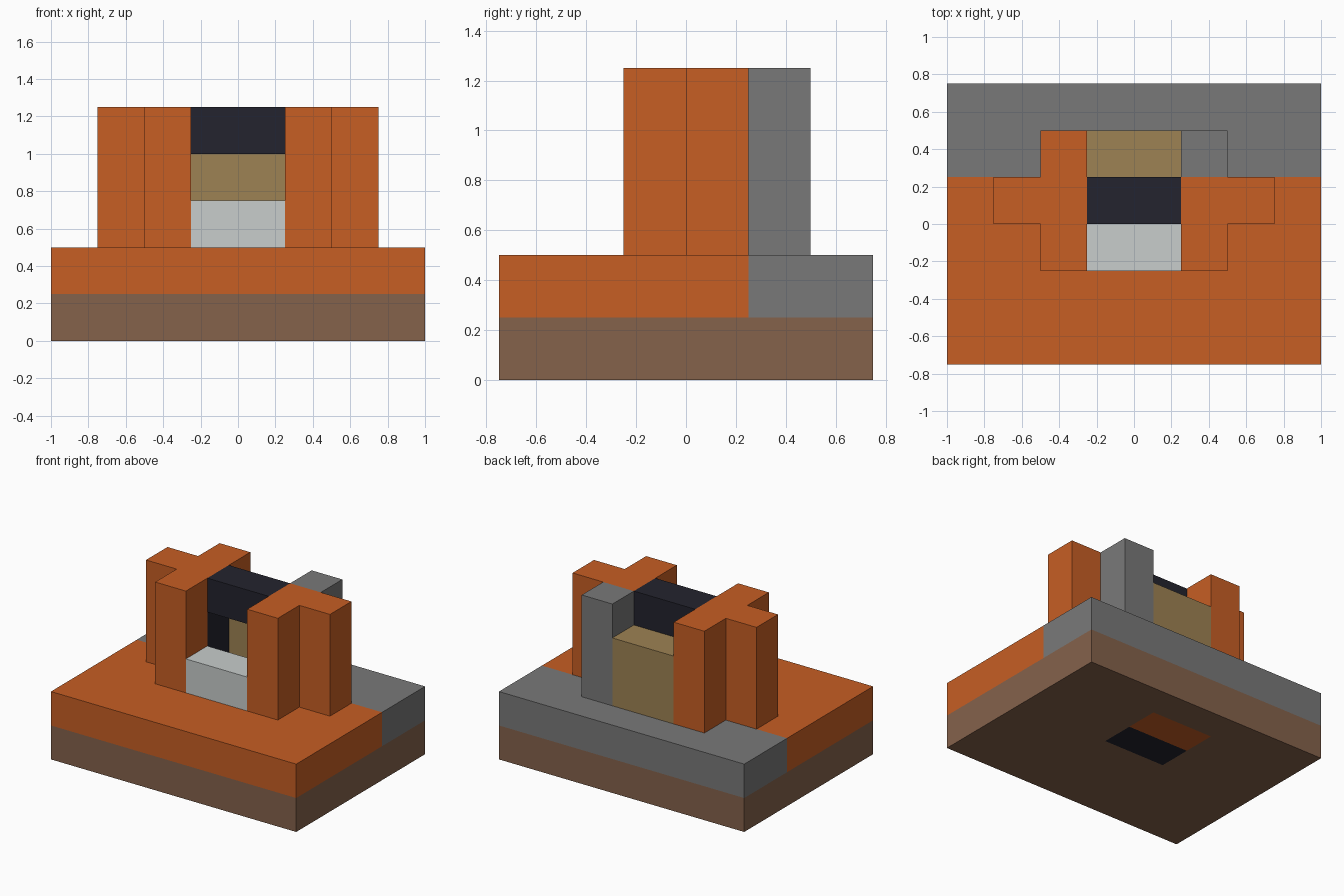
import bpy
import bmesh

U = 0.25  # block size

old = bpy.data.objects.get("Cube")
if old:
    bpy.data.objects.remove(old, do_unlink=True)


def material(name, rgb):
    """Flat colour given as 0-255 display values, stored as linear."""
    col = [((c / 255 + 0.055) / 1.055) ** 2.4 for c in rgb] + [1]
    m = bpy.data.materials.new(name)
    m.use_nodes = True
    m.diffuse_color = col
    m.node_tree.nodes["Principled BSDF"].inputs["Base Color"].default_value = col
    return m


orange = material("orange", (199, 94, 36))
brown = material("earth brown", (133, 98, 75))
grey = material("stone grey", (121, 121, 121))
tan = material("wood tan", (157, 130, 83))
white = material("pale grey", (200, 205, 204))
dark = material("near black", (35, 35, 46))


def box(name, mats, x, y, z, cuts=(), rule=None):
    """Box between block coordinates, cut by (axis, position) planes and coloured by rule."""
    bm = bmesh.new()
    bmesh.ops.create_cube(bm, size=1)
    for v in bm.verts:
        v.co = [U * (r[0] if c < 0 else r[1]) for c, r in zip(v.co, (x, y, z))]
    for axis, pos in cuts:
        normal = [float(i == axis) for i in range(3)]
        bmesh.ops.bisect_plane(bm, geom=bm.verts[:] + bm.edges[:] + bm.faces[:],
                               plane_co=[n * pos * U for n in normal], plane_no=normal)
    if rule:
        for f in bm.faces:
            f.material_index = rule(f.calc_center_median() / U, f.normal)
    mesh = bpy.data.meshes.new(name)
    bm.to_mesh(mesh)
    bm.free()
    for m in mats:
        mesh.materials.append(m)
    obj = bpy.data.objects.new(name, mesh)
    bpy.context.collection.objects.link(obj)
    return obj


# Foundation, with two differently coloured strips showing on the underside
def underside(c, n):
    if n.z < -0.5 and abs(c.x) < 1 and 0 < c.y < 2:
        return 1 if c.y < 1 else 2
    return 0


box("foundation", [brown, dark, orange], (-4, 4), (-3, 3), (0, 1),
    [(0, -1), (0, 1), (1, 0), (1, 1), (1, 2)], underside)

# Floor layer: orange in front, stone behind, dark hearth in the chamber
box("floor", [orange, grey, dark], (-4, 4), (-3, 3), (1, 2),
    [(0, -1), (0, 1), (1, 0), (1, 1)],
    lambda c, n: 2 if n.z > 0.5 and abs(c.x) < 1 and 0 < c.y < 1 else int(c.y > 1))

# Cross-shaped pillars on both sides, with a dark lining facing the chamber
for side, s in (("left", 1), ("right", -1)):
    def span(a, b):
        return sorted((s * a, s * b))
    box(side + "_pillar_front", [orange], span(1, 2), (-1, 0), (2, 5))
    box(side + "_pillar_wing", [orange], span(2, 3), (0, 1), (2, 5))
    box(side + "_pillar_core", [orange, dark], span(1, 2), (0, 1), (2, 5), [(2, 4)],
        lambda c, n: int(n.x * s < -0.5 and c.z < 4))
    box(side + "_pillar_back", [grey if s > 0 else orange], span(1, 2), (1, 2), (2, 5))

# Middle pieces between the pillars
box("front_step", [white], (-1, 1), (-1, 0), (2, 3))
box("back_wall", [tan], (-1, 1), (1, 2), (2, 4))
box("lintel", [dark], (-1, 1), (0, 1), (4, 5))
